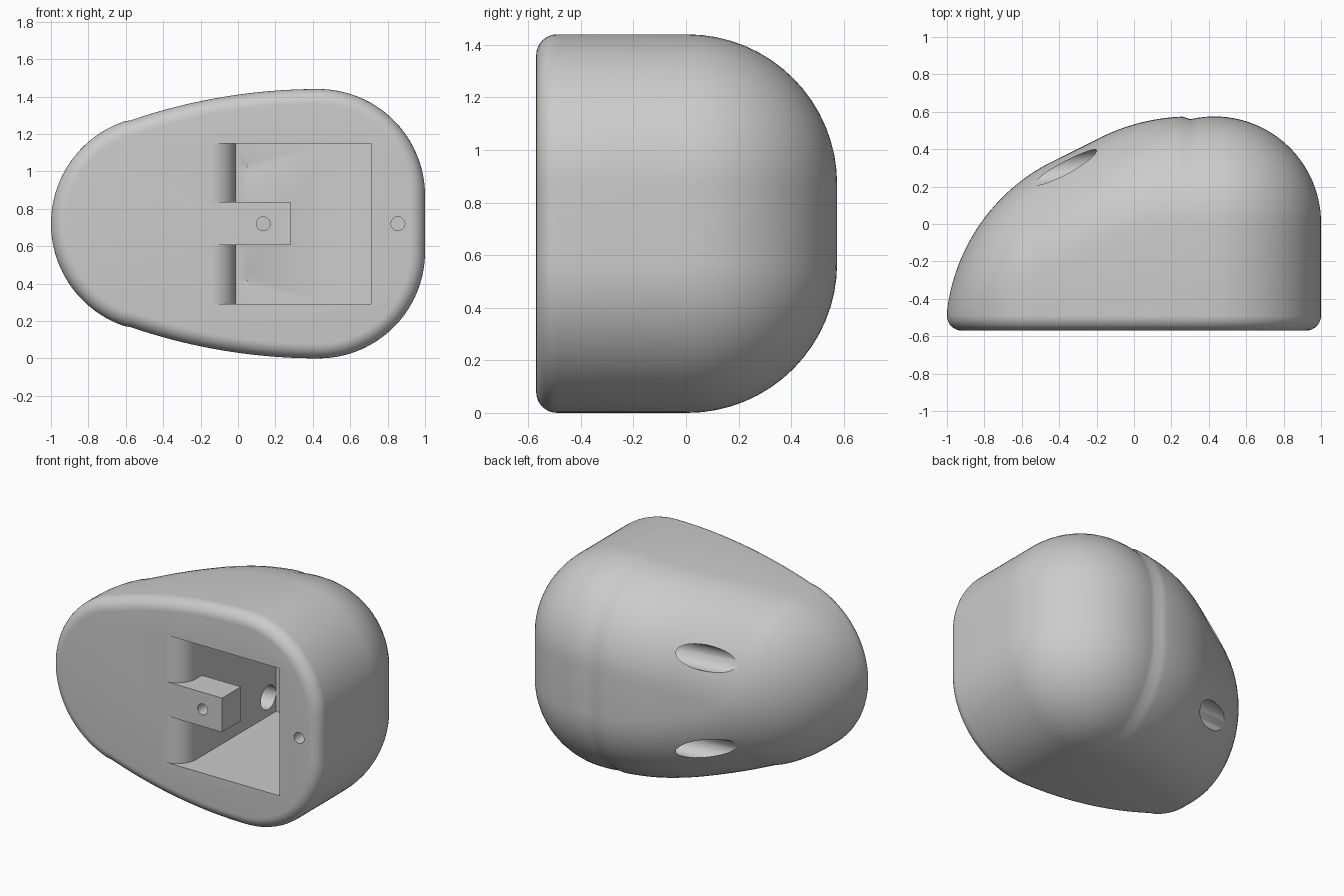
import bpy, bmesh
from math import sin, cos, pi, sqrt
from mathutils import Vector, Matrix

if "Cube" in bpy.data.objects:
    bpy.data.objects.remove(bpy.data.objects["Cube"])

MID = 0.72      # height of the mirror plane
FRONT = -0.57   # flat front face
EDGE = 0.08     # rounding of the front rim
BIG = 0.57      # rounding of the back

grey = bpy.data.materials.new("plain_grey")
grey.diffuse_color = (0.6, 0.6, 0.6, 1)
grey.use_nodes = True
grey.node_tree.nodes["Principled BSDF"].inputs["Base Color"].default_value = (0.6, 0.6, 0.6, 1)


def root(v):
    return sqrt(max(v, 0))


def half_height(x):
    """Egg outline seen from the front."""
    if x < -0.6:
        return root(0.578 ** 2 - (x + 0.422) ** 2)
    if x < 0.43:
        return 0.72 - 3.1 + root(3.1 ** 2 - (x - 0.43) ** 2)
    return 0.15 + root(BIG ** 2 - (x - 0.43) ** 2)


def back(x):
    """Back profile seen from the top."""
    if x < -0.475:
        return -0.588 + root(1.032 ** 2 - (x - 0.025) ** 2)
    if x < -0.22:
        return 0.315 + (x + 0.475) * 0.496
    if x < 0.3:
        return 0.575 - 1.08 + root(1.08 ** 2 - (x - 0.3) ** 2)
    return min(0.575, root(BIG ** 2 - (x - 0.43) ** 2) + 0.005)


def finish(bm, name):
    bmesh.ops.remove_doubles(bm, verts=bm.verts, dist=0.0005)
    bmesh.ops.recalc_face_normals(bm, faces=bm.faces)
    mesh = bpy.data.meshes.new(name)
    bm.to_mesh(mesh)
    bm.free()
    obj = bpy.data.objects.new(name, mesh)
    bpy.context.collection.objects.link(obj)
    mesh.materials.append(grey)
    return obj


def stitch(bm, a, b, closed=False):
    n = len(a)
    for i in range(n if closed else n - 1):
        j = (i + 1) % n
        bm.faces.new((a[i], a[j], b[j], b[i]))


def make_body(columns=72, arc=16):
    bm = bmesh.new()
    base = FRONT + EDGE
    xs = [-cos(pi * i / columns) for i in range(columns + 1)]
    # Domed back, one arch for each column
    arches = []
    for x in xs:
        h, top = half_height(x), max(back(x), base)
        r = min(BIG, h, top - base)
        if x > 0.43:
            r = min(r, h - 0.15)
        side = [(h, base)]
        for k in range(arc + 1):
            a = pi / 2 * k / arc
            side.append((h - r + r * cos(a), top - r + r * sin(a)))
        pts = side + [(-z, y) for z, y in reversed(side)]
        arches.append([bm.verts.new((x, y, MID + z)) for z, y in pts])
    for a, b in zip(arches, arches[1:]):
        stitch(bm, a, b)
    bm.faces.new(arches[-1])
    # Rounded front rim and flat front face
    loop = [Vector((x, half_height(x))) for x in xs]
    loop += [Vector((x, -half_height(x))) for x in reversed(xs[1:])]
    normals = []
    for i, p in enumerate(loop):
        t = (p - loop[i - 1]).normalized() + (loop[(i + 1) % len(loop)] - p).normalized()
        normals.append(Vector((-t.y, t.x)).normalized())
    last = None
    for k in range(9):
        a = pi / 2 * k / 8
        ring = []
        for p, n in zip(loop, normals):
            q = p - n * EDGE * (1 - cos(a))
            ring.append(bm.verts.new((q.x, base - EDGE * sin(a), MID + q.y)))
        if last:
            stitch(bm, last, ring, True)
        last = ring
    bm.faces.new(last)
    return finish(bm, "body")


def prism(name, profile, z0, z1):
    bm = bmesh.new()
    low = [bm.verts.new((x, y, z0)) for x, y in profile]
    high = [bm.verts.new((x, y, z1)) for x, y in profile]
    stitch(bm, low, high, True)
    bm.faces.new(low)
    bm.faces.new(high)
    return finish(bm, name)


def rod(name, start, end, radius):
    a, b = Vector(start), Vector(end)
    spin = (b - a).to_track_quat("Z", "Y").to_matrix().to_4x4()
    bm = bmesh.new()
    bmesh.ops.create_cone(bm, cap_ends=True, segments=32, radius1=radius, radius2=radius,
                          depth=(b - a).length,
                          matrix=Matrix.Translation((a + b) / 2) @ spin)
    return finish(bm, name)


def cut(obj, cutter):
    cutter.hide_render = True
    mod = obj.modifiers.new("cut", "BOOLEAN")
    mod.operation, mod.solver, mod.object = "DIFFERENCE", "EXACT", cutter
    graph = bpy.context.evaluated_depsgraph_get()
    mesh = bpy.data.meshes.new_from_object(obj.evaluated_get(graph))
    obj.modifiers.clear()
    obj.data = mesh
    bpy.data.objects.remove(cutter)


body = make_body()

# Deep pocket with one rounded lip, leaving a tongue in the middle
lip = [(-0.15 + 0.14 * sin(a), -0.431 - 0.14 * cos(a))
       for a in [pi / 2 * k / 12 for k in range(13)]]
pocket = prism("pocket", [(-0.15, -0.7)] + lip +
               [(-0.01, 0.42), (0.5, 0.42), (0.71, 0.36), (0.71, -0.7)], 0.29, 1.15)
tongue = prism("tongue", [(-0.3, -0.8), (0.28, -0.8), (0.28, -0.37), (-0.3, -0.37)],
               0.605, 0.835)
cut(pocket, tongue)
cut(body, pocket)

# Pin holes in the tongue and the front face
for x, depth in ((0.135, -0.3), (0.855, -0.25)):
    cut(body, rod("pin_hole", (x, -0.7, MID), (x, depth, MID), 0.037))

# Two slanted holes from the pocket to the back
for side in (-1, 1):
    z = MID + side * 0.305
    cut(body, rod("cord_hole", (0.06, 0.345, z), (-0.9, 0.25, z), 0.08))

bpy.ops.object.select_all(action="DESELECT")
body.select_set(True)
bpy.context.view_layer.objects.active = body
bpy.ops.object.shade_smooth_by_angle(angle=0.55)
